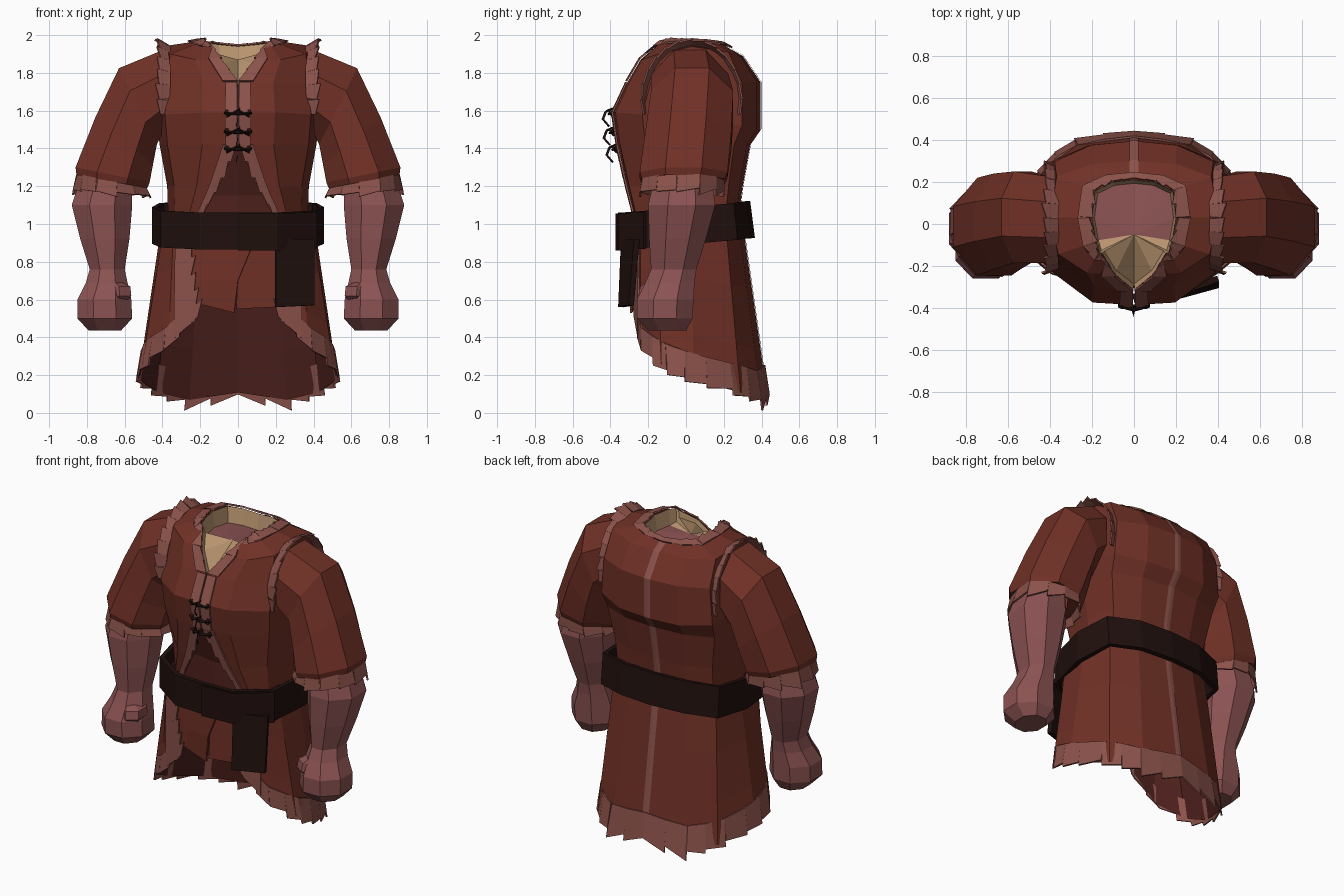
import bpy, bmesh, math, random
from mathutils import Vector as V

if "Cube" in bpy.data.objects:
    bpy.data.objects.remove(bpy.data.objects["Cube"])

random.seed(4)


def mat(name, col):
    m = bpy.data.materials.new(name)
    m.diffuse_color = (*col, 1)
    m.use_nodes = True
    m.node_tree.nodes["Principled BSDF"].inputs["Base Color"].default_value = m.diffuse_color
    return m


RED = mat("red_cloth", (0.16, 0.03, 0.019))
DARK = mat("inner_cloth", (0.07, 0.014, 0.011))
FUR = mat("fur_trim", (0.26, 0.085, 0.07))
SKIN = mat("glove", (0.26, 0.085, 0.085))
BELT = mat("dark_leather", (0.014, 0.005, 0.004))
TAN = mat("lining", (0.52, 0.32, 0.17))


def make(name, verts, faces, m, mirror=True, thick=0):
    bm = bmesh.new()
    vs = [bm.verts.new(v) for v in verts]
    for f in faces:
        bm.faces.new([vs[i] for i in f])
    bmesh.ops.remove_doubles(bm, verts=bm.verts, dist=0.0005)
    bmesh.ops.recalc_face_normals(bm, faces=bm.faces)
    me = bpy.data.meshes.new(name)
    bm.to_mesh(me)
    bm.free()
    me.materials.append(m)
    ob = bpy.data.objects.new(name, me)
    bpy.context.collection.objects.link(ob)
    if mirror:
        ob.modifiers.new("mirror", 'MIRROR')
    if thick:
        s = ob.modifiers.new("solid", 'SOLIDIFY')
        s.thickness, s.offset = thick, 0
    return ob


def loft(name, rows, m, closed=False, cap=False, mirror=True, thick=0):
    n = len(rows[0])
    faces = []
    for r in range(len(rows) - 1):
        for i in range(n if closed else n - 1):
            j = (i + 1) % n
            faces.append((r*n + i, r*n + j, (r+1)*n + j, (r+1)*n + i))
    if cap:
        faces += [tuple(range(n)), tuple(range((len(rows)-1)*n, len(rows)*n))]
    return make(name, [p for r in rows for p in r], faces, m, mirror, thick)


def sample(path, t):
    f = t * (len(path) - 1)
    i = min(int(f), len(path) - 2)
    return V(path[i]).lerp(V(path[i+1]), f - i)


def fur(name, root, tip, n, jag=0.4, mirror=True):
    """Band from root path to tip path, with a ragged sawtooth tip edge."""
    verts, faces = [], []
    for i in range(n):
        a, b = i / n, (i + 1) / n
        ra, rb, ta, tb = sample(root, a), sample(root, b), sample(tip, a), sample(tip, b)
        verts += [ra, rb, rb.lerp(tb, 1 - jag*random.random()*.5),
                  ra.lerp(ta, 1 + jag*random.random())]
        faces.append((4*i, 4*i+1, 4*i+2, 4*i+3))
    return make(name, verts, faces, FUR, mirror, 0.01)


def lift(p, d, dz=0.0):
    p = V(p)
    return p + V((p.x, p.y, 0)).normalized()*d + V((0, 0, dz))


def half(xf, yf, w, yb, z):
    """Half body section from front edge round to the centre back."""
    zs = z if isinstance(z, list) else [z]*7
    xy = [(xf, yf), ((xf + .9*w)/2, yf*.97), (.9*w, yf*.6), (w, .03),
          (.92*w, .75*yb), (.5*w, .95*yb), (0, yb)]
    return [V((x, y, q)) for (x, y), q in zip(xy, zs)]


# jacket body
torso = [half(.19, -.27, .37, .28, 1.04), half(.10, -.31, .375, .30, 1.2),
         half(.004, -.36, .415, .34, 1.42),
         half(.004, -.385, .43, .395, [1.59, 1.59, 1.58, 1.56, 1.52, 1.5, 1.5]),
         half(.004, -.31, .41, .395, 1.75),
         half(.09, -.24, .40, .30, [1.87, 1.87, 1.9, 1.94, 1.91, 1.89, 1.89]),
         half(.15, -.14, .20, .21, [1.95, 1.96, 1.97, 1.97, 1.96, 1.95, 1.94])]
loft("jacket_body", torso, RED)

# collar lining and the shirt inside the neck
neck = [torso[4][0], torso[5][0]] + torso[6]
inner = [V((p.x*.94, p.y*.92, p.z - d)) for p, d in
         zip(neck, (.02, .02, .04, .08, .1, .1, .1, .1, .1))]
inner[0].x = 0
loft("collar_lining", [neck, inner], TAN)
for name, a, b, m in (("shirt_front", 0, 4, TAN), ("shirt_back", 4, 8, SKIN)):
    make(name, inner + [V((0, -.05, 1.87))], [(i, i+1, 9) for i in range(a, b)], m)

# collar, chest slit and lower opening trims
edge = [lift(p, .006, .008) for p in neck]
band = [lift(torso[4][0].lerp(torso[4][1], .4), .01, .006),
        lift(torso[5][0].lerp(torso[5][1], .45), .01, .008)]
band += [lift(p.lerp(q, .3), .008, .01) for p, q in zip(torso[6], torso[5])]
fur("collar_trim", band, edge, 16, .3)
loft("slit_trim", [[lift(r[0], .008), lift(r[0].lerp(r[1], .33), .008)] for r in torso[2:5]],
     FUR, thick=.01)
fur("lower_opening_trim", [lift(r[0].lerp(r[1], .4), .01) for r in torso[:3]],
    [lift(r[0], .01) for r in torso[:3]], 5, .3)

# inner tunic behind the opening and its two front flaps
loft("inner_tunic", [[V((0, -.30, 1.42)), V((.1, -.29, 1.42))],
                     [V((0, -.23, 1.15)), V((.25, -.19, 1.15))],
                     [V((0, -.25, .9)), V((.3, -.2, .9))]], DARK)
loft("left_flap", [[(.01, -.28, .92), (.2, -.26, .92), (.33, -.22, .92)],
                   [(-.01, -.28, .55), (.2, -.26, .56), (.32, -.22, .57)]],
     RED, mirror=False, thick=.012)
loft("right_flap", [[(.09, -.30, .92), (-.15, -.28, .92), (-.32, -.22, .92)],
                    [(0, -.30, .7), (-.15, -.28, .7), (-.3, -.24, .7)],
                    [(-.02, -.29, .53), (-.18, -.27, .57), (-.3, -.24, .58)]],
     RED, mirror=False, thick=.012)

# long skirt, open at the front and dipping at the back
top = [(.27, -.27, 1), (.34, -.24, 1), (.39, -.15, 1), (.405, .03, 1),
       (.36, .21, 1), (.2, .28, 1), (0, .30, 1)]
bot = [(.22, -.26, .5), (.37, -.24, .34), (.51, -.13, .24), (.53, .04, .16),
       (.43, .29, .09), (.26, .40, .05), (0, .43, .09)]


def skirt(t, d=0.0):
    return [lift(V(a).lerp(V(b), t), d) for a, b in zip(top, bot)]


rows = [skirt(t) for t in (0, .35, .7, .98)]
loft("skirt", rows, RED)
loft("skirt_lining", [[lift(p, -.005) for p in r] for r in rows], DARK)
fur("hem_fur", skirt(.82, .008), skirt(1.0, .01), 11, .32)
fur("skirt_front_fur", [lift(r[0].lerp(r[1], .75), .01) for r in rows],
    [lift(r[0], .016) + V((-.02, 0, 0)) for r in rows], 6, .35)

# back seam stripes
for name, col in (("jacket_seam", [r[6] for r in torso]), ("skirt_seam", [r[6] for r in rows])):
    loft(name, [[p + V((0, .004, .003)), p + V((.022, .002, .003))] for p in col], FUR)


# sleeves, cuffs, forearms: octagonal rings between an outer and inner (x, z)
def ring(o, i, yf, yb, n=8):
    pts = []
    for k in range(n):
        a = math.tau*(k + .5)/n
        c, s = math.cos(a)/math.cos(math.pi/n), math.sin(a)/math.cos(math.pi/n)
        pts.append(V(((o[0]+i[0])/2 + (o[0]-i[0])/2*c, (yf+yb)/2 + (yb-yf)/2*s,
                      (o[1]+i[1])/2 + (o[1]-i[1])/2*c)))
    return pts


loft("sleeve", [ring((.40, 1.92), (.40, 1.48), -.185, .225), ring((.63, 1.825), (.43, 1.42), -.185, .25),
                ring((.755, 1.565), (.45, 1.315), -.215, .24), ring((.86, 1.30), (.468, 1.22), -.245, .22),
                ring((.855, 1.26), (.48, 1.19), -.235, .205), ring((.80, 1.26), (.56, 1.2), -.17, .15)],
     RED, closed=True)
ca, cb = ring((.85, 1.27), (.49, 1.2), -.23, .2), ring((.87, 1.18), (.468, 1.15), -.24, .2)
fur("cuff_fur", ca + ca[:1], cb + cb[:1], 12, .3)
arm = [(1.28, .82, .56, -.16, .13), (1.1, .88, .56, -.2, .155), (.92, .835, .575, -.195, .105),
       (.76, .785, .60, -.185, .055), (.69, .805, .585, -.215, .045), (.6, .85, .565, -.26, .04),
       (.5, .85, .56, -.26, .035), (.435, .79, .62, -.2, 0)]
loft("forearm_and_fist", [ring((o, z), (i, z), f, b) for z, o, i, f, b in arm],
     SKIN, closed=True, cap=True)
loft("thumb", [ring((.69, z), (x, z), f, -.08, 6) for z, x, f in
               ((.60, .58, -.22), (.62, .565, -.24), (.67, .57, -.23), (.69, .61, -.2))],
     SKIN, closed=True, cap=True)

# shoulder seam fur
angs = [math.radians(a) for a in range(-15, 196, 15)]
fur("shoulder_fur", [(.36, .03 + .245*math.cos(a), 1.66 + .285*math.sin(a)) for a in angs],
    [(.42, .03 + .265*math.cos(a), 1.66 + .315*math.sin(a)) for a in angs], 14, .35)

# belt, overlapping front plate and hanging end
zt = [1.06, 1.06, 1.07, 1.09, 1.11, 1.12, 1.12]
belt = [half(0, -.345, .44, yb, [z - d for z in zt]) for d, yb in ((0, .325), (.195, .35))]
loft("belt", belt, BELT, thick=.03)
loft("belt_overlap", [[lift(p, .018, -.005) for p in r[:3]] for r in belt],
     BELT, mirror=False, thick=.02)
loft("belt_hanging_end", [[(.2, -.33, .92), (.4, -.26, .92)], [(.2, -.345, .56), (.4, -.29, .57)]],
     BELT, mirror=False, thick=.03)

# chest laces: a cross bar, a protruding loop and two eyelet knots each
for k, (z, y) in enumerate(((1.59, -.39), (1.49, -.385), (1.40, -.37))):
    for nm, pts in (("lace_bar", [(-.075, y, z), (0, y - .02, z - .008), (.075, y, z)]),
                    ("lace_cross", [(-.06, y, z - .02), (0, y - .02, z + .012), (.06, y, z - .02)]),
                    ("lace_loop", [(.01, y, z + .02), (0, y - .035, z + .005),
                                   (0, y - .05, z - .035), (-.01, y - .02, z - .07)])):
        loft(f"{nm}_{k}", [[V(p) + V((0, .007*math.cos(i*math.tau/4), .007*math.sin(i*math.tau/4)))
                            for i in range(4)] for p in pts], BELT, closed=True, mirror=False)
    loft(f"lace_knot_{k}", [[(x, y + dy, z + dz) for dy, dz in
                             ((-.015, 0), (0, .015), (.015, 0), (0, -.015))] for x in (.05, .065)],
         BELT, closed=True, cap=True)
